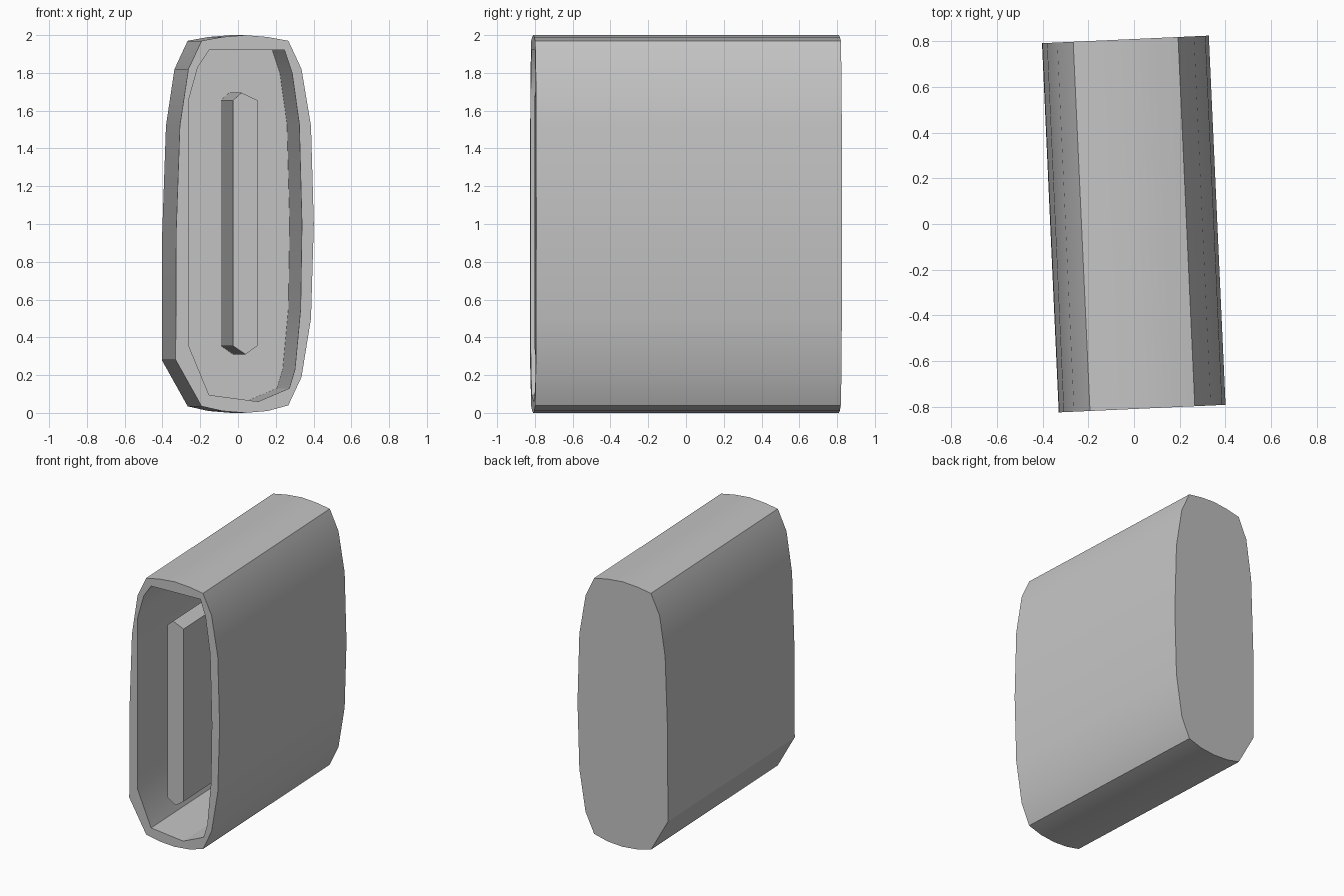
import bpy, bmesh, math

cube = bpy.data.objects.get("Cube")
if cube:
    bpy.data.objects.remove(cube)

grey = bpy.data.materials.new("plain grey")
grey.use_nodes = True
colour = (0.55, 0.55, 0.55, 1)
grey.diffuse_color = colour
grey.node_tree.nodes["Principled BSDF"].inputs["Base Color"].default_value = colour

FRONT, BACK, FLOOR = -0.81, 0.81, 0.62
TURN = math.radians(2.6)


def ring(bm, profile, y):
    """Closed loop of vertices and edges in the plane at depth y."""
    verts = [bm.verts.new((x, y, z)) for x, z in profile]
    edges = [bm.edges.new((v, verts[i - 1])) for i, v in enumerate(verts)]
    return verts, edges


def walls(bm, a, b):
    for i in range(len(a)):
        bm.faces.new((a[i - 1], a[i], b[i], b[i - 1]))


def finish(bm, name):
    bmesh.ops.recalc_face_normals(bm, faces=bm.faces[:])
    mesh = bpy.data.meshes.new(name)
    bm.to_mesh(mesh)
    bm.free()
    mesh.materials.append(grey)
    ob = bpy.data.objects.new(name, mesh)
    ob.rotation_euler.z = TURN
    bpy.context.collection.objects.link(ob)
    bpy.ops.object.select_all(action='DESELECT')
    ob.select_set(True)
    bpy.context.view_layer.objects.active = ob
    bpy.ops.object.shade_smooth_by_angle(angle=math.radians(28))
    return ob


# Outer profile: domed top and bottom, bowed sides, one cut lower corner
top = [(-0.23, 1.97), (-0.12, 1.99), (0, 2), (0.12, 1.99), (0.23, 1.97)]
right_side = [(0.3, 1.82), (0.35, 1.52), (0.365, 1), (0.35, 0.5), (0.3, 0.19)]
bottom = [(0.23, 0.04), (0.12, 0.01), (0, 0), (-0.12, 0.01), (-0.23, 0.035)]
left_side = [(-0.367, 0.28), (-0.365, 0.95), (-0.345, 1.52), (-0.3, 1.82)]
outer = top + right_side + bottom + left_side

# Socket opening profile
socket = [(-0.19, 1.92), (0.21, 1.92), (0.25, 1.8), (0.288, 1.53), (0.302, 1),
          (0.295, 0.55), (0.265, 0.23), (0.235, 0.13), (0.07, 0.06),
          (-0.19, 0.095), (-0.3, 0.36), (-0.3, 1.65), (-0.25, 1.83)]

# Shell with a deep socket in the front
bm = bmesh.new()
out_front, out_edges = ring(bm, outer, FRONT)
out_back, _ = ring(bm, outer, BACK)
in_front, in_edges = ring(bm, socket, FRONT)
in_back, _ = ring(bm, socket, FLOOR)
bmesh.ops.triangle_fill(bm, edges=out_edges + in_edges, use_beauty=True)
walls(bm, out_front, out_back)
walls(bm, in_front, in_back)
bm.faces.new(out_back)
bm.faces.new(in_back)
finish(bm, "shell")

# Tongue standing in the socket
tongue = [(-0.063, 1.655), (-0.018, 1.695), (0.067, 1.655),
          (0.067, 0.355), (0.003, 0.31), (-0.063, 0.355)]
bm = bmesh.new()
near, _ = ring(bm, tongue, FRONT + 0.01)
far, _ = ring(bm, tongue, FLOOR)
walls(bm, near, far)
bm.faces.new(near)
finish(bm, "connector_tongue")
